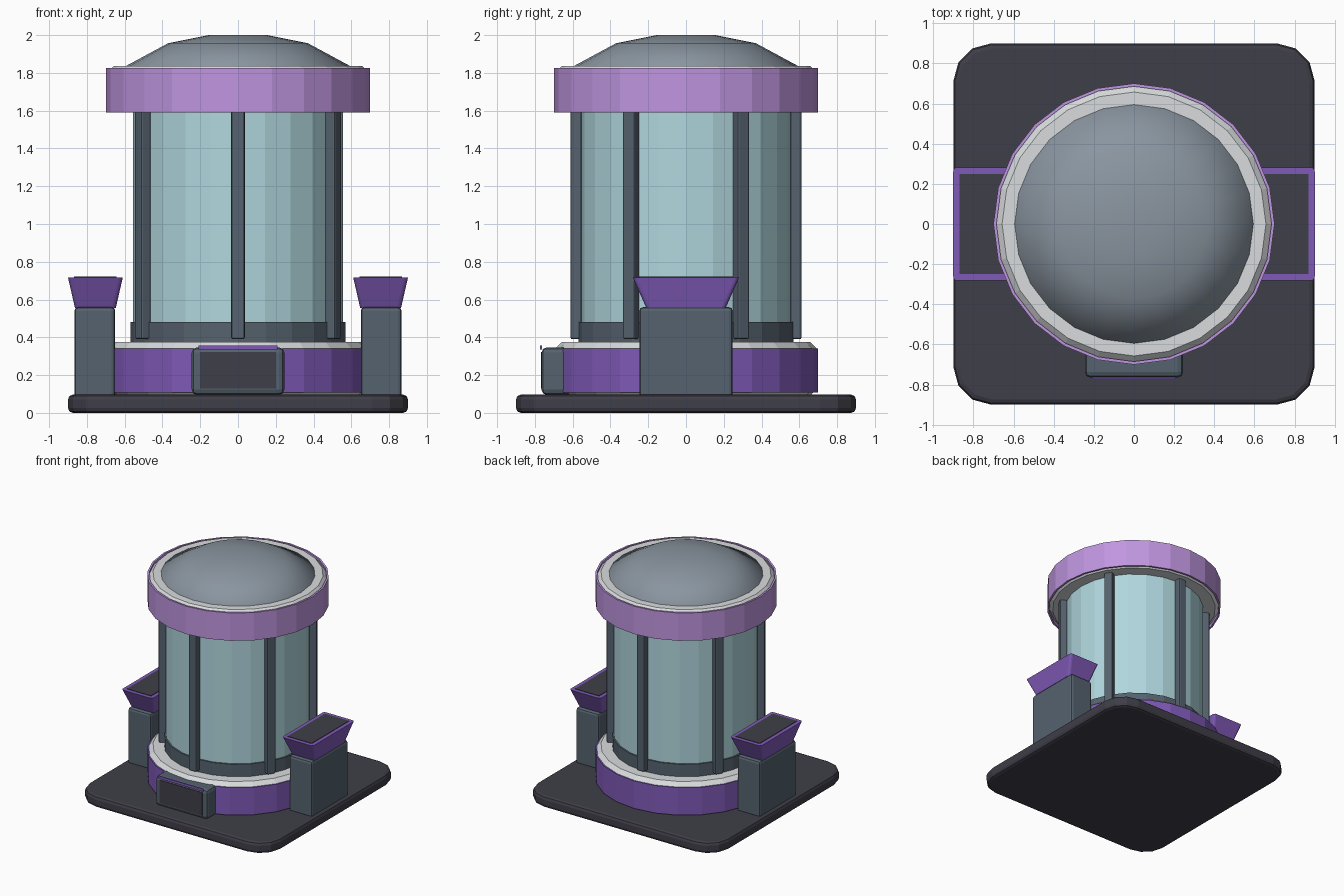
import bpy, bmesh, math
from mathutils import Matrix, Vector

cube = bpy.data.objects.get("Cube")
if cube:
    bpy.data.objects.remove(cube, do_unlink=True)

SIDES = 24


def material(name, *rgb):
    lin = [((c / 255 + 0.055) / 1.055) ** 2.4 for c in rgb] + [1]
    m = bpy.data.materials.new(name)
    m.use_nodes = True
    m.diffuse_color = lin
    m.node_tree.nodes["Principled BSDF"].inputs["Base Color"].default_value = lin
    return m


dark = material("dark charcoal", 63, 62, 72)
slate = material("slate grey", 85, 98, 110)
purple = material("purple", 128, 90, 184)
lilac = material("lilac", 192, 150, 224)
white = material("off white", 216, 219, 221)
glass = material("pale aqua", 176, 215, 222)
steel = material("dome grey", 138, 149, 160)


def finish(name, bm, mat, smooth=False):
    bmesh.ops.recalc_face_normals(bm, faces=bm.faces)
    mesh = bpy.data.meshes.new(name)
    bm.to_mesh(mesh)
    bm.free()
    mesh.materials.append(mat)
    for p in mesh.polygons:
        p.use_smooth = smooth
    ob = bpy.data.objects.new(name, mesh)
    bpy.context.collection.objects.link(ob)
    return ob


def lathe(name, profile, mat, tube=False, smooth=False):
    """Revolve (radius, z) points; capped solid, or closed tube."""
    bm = bmesh.new()
    rings = []
    for r, z in profile:
        angles = [math.tau * i / SIDES for i in range(SIDES)]
        rings.append([bm.verts.new((r * math.cos(a), r * math.sin(a), z)) for a in angles])
    pairs = list(zip(rings, rings[1:]))
    if tube:
        pairs.append((rings[-1], rings[0]))
    else:
        bm.faces.new(rings[0])
        bm.faces.new(rings[-1])
    for low, high in pairs:
        for i in range(SIDES):
            j = (i + 1) % SIDES
            bm.faces.new((low[i], low[j], high[j], high[i]))
    return finish(name, bm, mat, smooth)


def block(name, x, y, z, mat, bevel=0, segments=2, flare=1, corner=0):
    """Box from (min, max) ranges; flare widens the top, corner rounds the upright edges."""
    bm = bmesh.new()
    bmesh.ops.create_cube(bm, size=1)
    size = Vector([r[1] - r[0] for r in (x, y, z)])
    centre = Vector([(r[1] + r[0]) / 2 for r in (x, y, z)])
    for v in bm.verts:
        grow = flare if v.co.z > 0 else 1
        v.co = Vector((v.co.x * size.x * grow, v.co.y * size.y * grow, v.co.z * size.z))
    if corner:
        upright = [e for e in bm.edges if abs(e.verts[0].co.z - e.verts[1].co.z) > size.z / 2]
        bmesh.ops.bevel(bm, geom=upright, offset=corner, segments=3, profile=0.5, affect='EDGES')
    if bevel:
        rim = [e for e in bm.edges if not corner or
               abs(e.verts[0].co.z - e.verts[1].co.z) < size.z / 2]
        bmesh.ops.bevel(bm, geom=rim, offset=bevel, segments=segments, profile=0.5, affect='EDGES')
    bmesh.ops.translate(bm, verts=bm.verts, vec=centre)
    return finish(name, bm, mat)


def chamfered(r, low, high, c=0.033):
    return [(r - c, low), (r, low + c), (r, high - c), (r - c, high)]


# Base plate and lower ring
block("base_plate", (-0.9, 0.9), (-0.9, 0.9), (0, 0.097), dark, bevel=0.026, corner=0.19)
lathe("lower_ring", chamfered(0.69, 0.09, 0.375), white)
lathe("lower_band", [(0.685, 0.108), (0.7, 0.108), (0.7, 0.342), (0.685, 0.342)], purple, tube=True)

# Glass chamber with its collar and posts
lathe("chamber_collar", [(0.57, 0.36), (0.57, 0.48)], slate)
lathe("glass_chamber", [(0.557, 0.4), (0.557, 1.65)], glass)
for i in range(6):
    post = block(f"chamber_post_{i + 1}", (-0.036, 0.036), (-0.612, -0.552), (0.39, 1.6),
                 slate, bevel=0.01)
    post.data.transform(Matrix.Rotation(math.tau * i / 6, 4, 'Z'))

# Top ring and dome
lathe("upper_ring", chamfered(0.69, 1.59, 1.836), white)
lathe("upper_band", [(0.685, 1.59), (0.7, 1.59), (0.7, 1.826), (0.685, 1.826)], lilac, tube=True)
lathe("dome", [(0.6, 1.8), (0.6, 1.833), (0.37, 1.957), (0.155, 2.0)], steel, smooth=True)

# Side pedestals with flared hoppers
for side, s in (("left", 1), ("right", -1)):
    def span(a, b):
        return tuple(sorted((s * a, s * b)))
    block(f"{side}_pedestal", span(0.65, 0.866), (-0.247, 0.247), (0.08, 0.56), slate, bevel=0.02)
    block(f"{side}_hopper", span(0.647, 0.863), (-0.21, 0.21), (0.555, 0.718), purple,
          flare=1.345, corner=0.02)
    block(f"{side}_hopper_opening", span(0.642, 0.868), (-0.25, 0.25), (0.714, 0.722), dark)

# Front control panel
block("panel_housing", (-0.245, 0.245), (-0.765, -0.6), (0.095, 0.347), slate, bevel=0.028)
block("panel_screen", (-0.2, 0.2), (-0.768, -0.762), (0.128, 0.322), dark)
block("panel_trim", (-0.21, 0.21), (-0.772, -0.762), (0.335, 0.356), purple)
